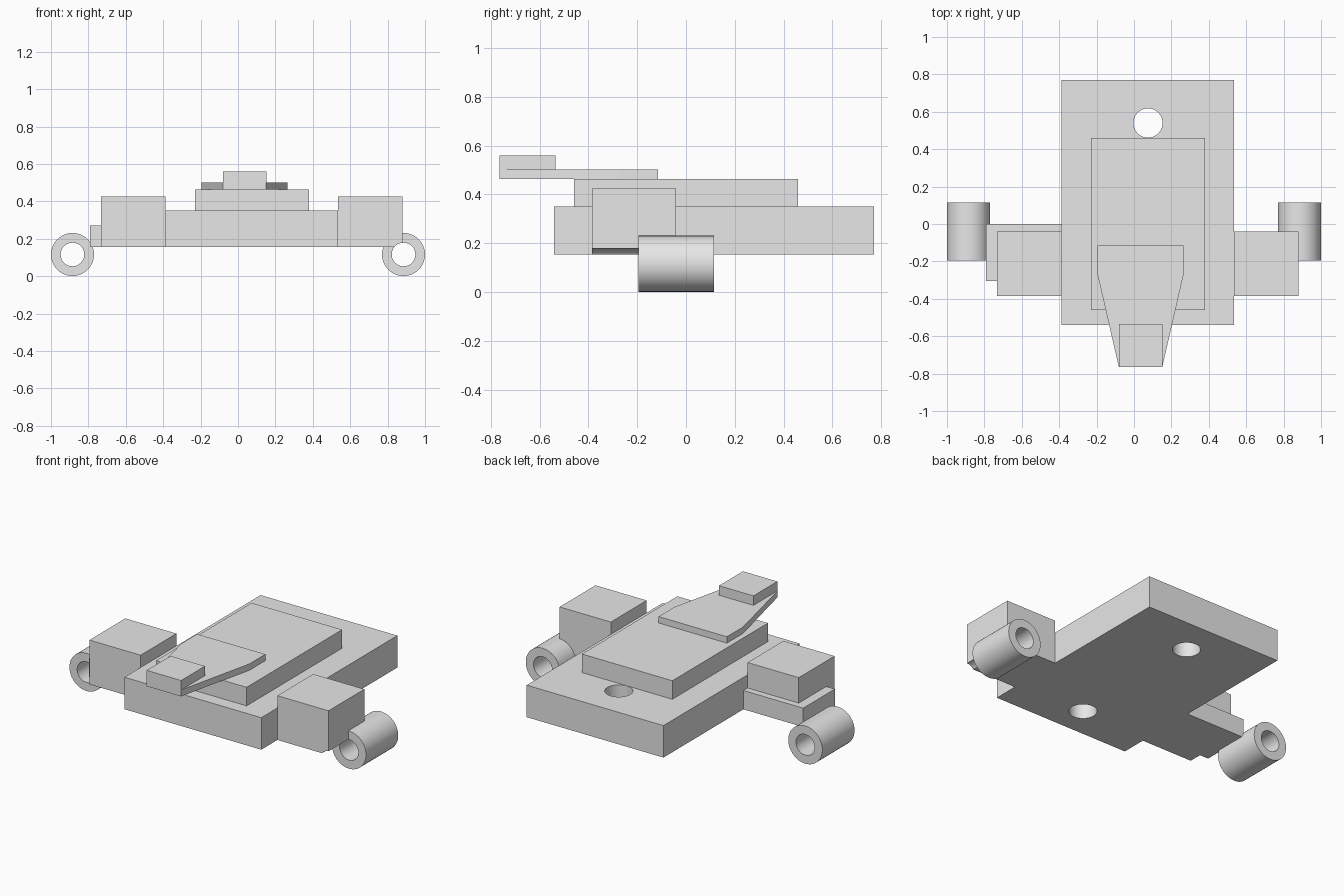
import bpy, bmesh, math

cube = bpy.data.objects.get("Cube")
if cube:
    bpy.data.objects.remove(cube, do_unlink=True)

grey = bpy.data.materials.new("plain grey")
grey.use_nodes = True
grey.diffuse_color = (0.8, 0.8, 0.8, 1)
grey.node_tree.nodes["Principled BSDF"].inputs["Base Color"].default_value = (0.8, 0.8, 0.8, 1)


def prism(name, outline, z0, z1):
    """Extrude a flat outline (x, y) from z0 up to z1."""
    bm = bmesh.new()
    face = bm.faces.new([bm.verts.new((x, y, z0)) for x, y in outline])
    out = bmesh.ops.extrude_face_region(bm, geom=[face])
    new = [v for v in out["geom"] if isinstance(v, bmesh.types.BMVert)]
    bmesh.ops.translate(bm, verts=new, vec=(0, 0, z1 - z0))
    bmesh.ops.recalc_face_normals(bm, faces=bm.faces)
    mesh = bpy.data.meshes.new(name)
    bm.to_mesh(mesh)
    bm.free()
    mesh.materials.append(grey)
    ob = bpy.data.objects.new(name, mesh)
    bpy.context.collection.objects.link(ob)
    return ob


def box(name, x0, x1, y0, y1, z0, z1):
    return prism(name, [(x0, y0), (x1, y0), (x1, y1), (x0, y1)], z0, z1)


def cylinder(name, radius, depth, loc, along_y=False):
    rot = (math.pi / 2, 0, 0) if along_y else (0, 0, 0)
    bpy.ops.mesh.primitive_cylinder_add(vertices=48, radius=radius, depth=depth,
                                        location=loc, rotation=rot)
    ob = bpy.context.object
    ob.name = name
    ob.data.materials.append(grey)
    return ob


def cut(target, cutter):
    mod = target.modifiers.new("hole", "BOOLEAN")
    mod.operation = "DIFFERENCE"
    mod.solver = "EXACT"
    mod.object = cutter
    cutter.hide_render = True
    cutter.hide_set(True)


def smooth(ob):
    bpy.ops.object.select_all(action="DESELECT")
    ob.select_set(True)
    bpy.context.view_layer.objects.active = ob
    bpy.ops.object.shade_smooth_by_angle(angle=math.radians(30))


MID = 0.075       # centre line of the body
BOTTOM = 0.155    # underside of the body

# Body: base slab with two round holes, and the raised deck
base = box("base_slab", -0.387, 0.535, -0.54, 0.77, BOTTOM, 0.35)
box("raised_deck", -0.23, 0.38, -0.46, 0.46, 0.35, 0.463)
for label, y, depth in (("rear", 0.54, 0.5), ("front", -0.35, 0.38)):
    cut(base, cylinder(label + "_hole_cutter", 0.078, depth, (MID, y, BOTTOM)))

# Tapered tongue and its raised tip
right_half = [(0.23, -0.115), (0.23, -0.27), (0.116, -0.765)]
outline = [(MID - 0.04 + x, y) for x, y in right_half]
outline += [(MID - 0.04 - x, y) for x, y in reversed(right_half)]
prism("tapered_tongue", outline, 0.463, 0.502)
box("tongue_tip", -0.08, 0.152, -0.765, -0.535, 0.502, 0.56)

# Side blocks and the low bracket on one side
left_block = box("left_block", 0.535, 0.88, -0.385, -0.04, BOTTOM, 0.425)
box("right_block", -0.732, -0.387, -0.385, -0.04, BOTTOM, 0.425)
box("right_bracket", -0.79, -0.387, -0.305, 0, BOTTOM, 0.27)

# Tubes: the bore also runs through the left block
for side, x in (("left", 0.885), ("right", -0.885)):
    centre = (x, -0.04, 0.116)
    tube = cylinder(side + "_tube", 0.115, 0.31, centre, True)
    bore = cylinder(side + "_bore_cutter", 0.063, 1, centre, True)
    cut(tube, bore)
    if side == "left":
        cut(left_block, bore)
    smooth(tube)
smooth(base)
smooth(left_block)
